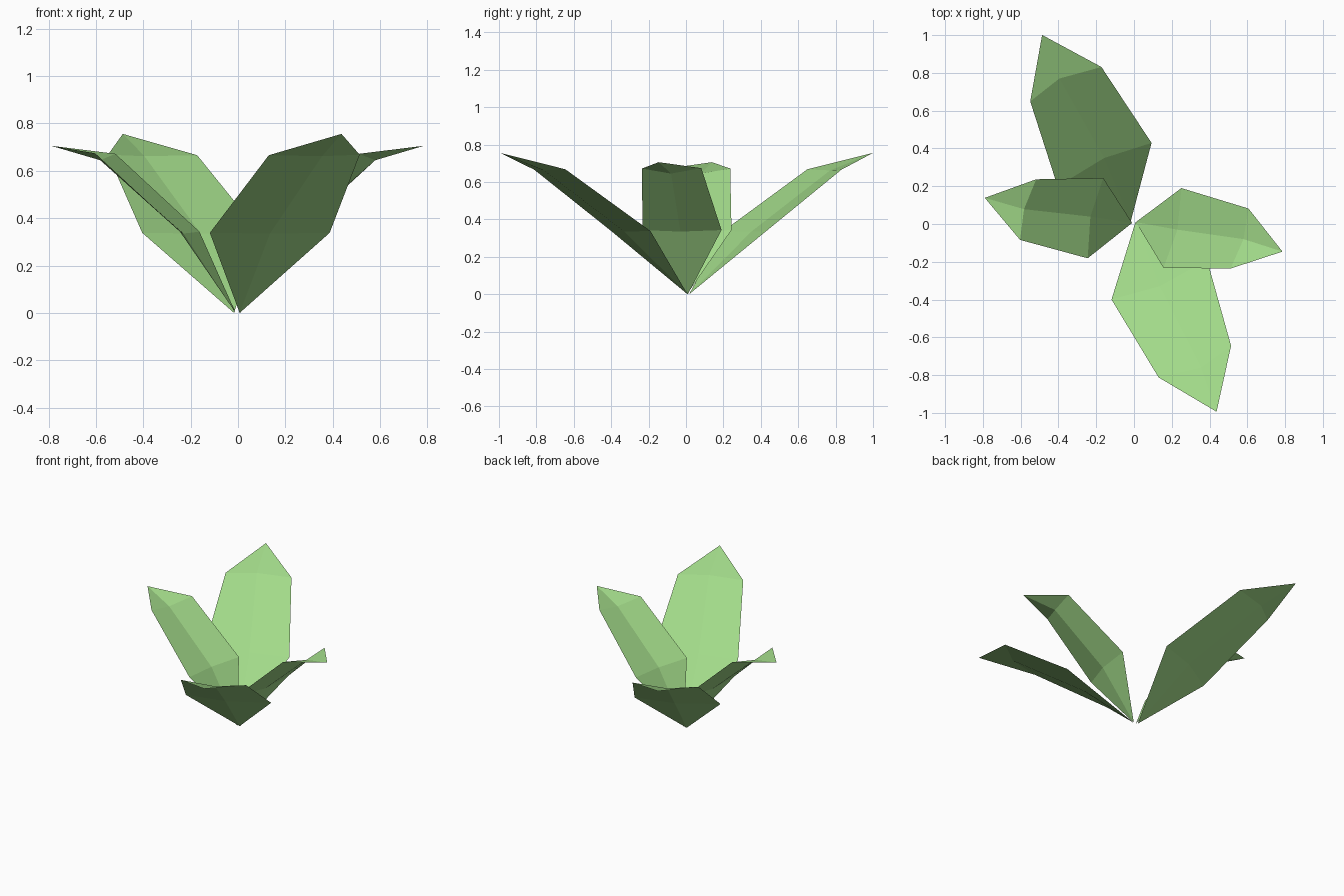
import bpy, math
from mathutils import Matrix

if "Cube" in bpy.data.objects:
    bpy.data.objects.remove(bpy.data.objects["Cube"])

green = bpy.data.materials.new("leaf green")
green.diffuse_color = (0.36, 0.70, 0.25, 1)
green.use_nodes = True
green.node_tree.nodes["Principled BSDF"].inputs["Base Color"].default_value = green.diffuse_color

# Each leaf: base, two cross rows (left edge, midrib, right edge) and a tip
FACES = [(0, 2, 1), (0, 3, 2), (1, 2, 5, 4), (2, 3, 6, 5), (4, 5, 7), (5, 6, 7)]

LONG_LEAF = [(0.007, 0.008, 0.0),
             (-0.119, -0.40, 0.338), (0.135, -0.33, 0.335), (0.387, -0.19, 0.338),
             (0.13, -0.812, 0.666), (0.355, -0.76, 0.662), (0.514, -0.645, 0.668),
             (0.437, -0.994, 0.756)]
SHORT_LEAF = [(0.01, 0.01, 0.0),
              (0.156, -0.232, 0.343), (0.23, -0.03, 0.335), (0.251, 0.19, 0.343),
              (0.511, -0.236, 0.672), (0.58, -0.08, 0.645), (0.606, 0.082, 0.674),
              (0.786, -0.146, 0.706)]


def leaf(name, points, turn=0.0, shift=(0, 0, 0)):
    mesh = bpy.data.meshes.new(name)
    # faces are listed clockwise, so reverse them to look upwards
    mesh.from_pydata(points, [], [f[::-1] for f in FACES])
    mesh.transform(Matrix.Translation(shift) @ Matrix.Rotation(turn, 4, 'Z'))
    mesh.materials.append(green)
    mesh.update()
    # keep the upper side as the front of the sheet
    if sum(p.normal.z for p in mesh.polygons) < 0:
        mesh.flip_normals()
    obj = bpy.data.objects.new(name, mesh)
    bpy.context.collection.objects.link(obj)


# Long pair front/back and short pair right/left, opposite leaves half a turn apart
leaf("front_long_leaf", LONG_LEAF)
leaf("back_long_leaf", LONG_LEAF, math.pi + 0.04, (-0.01, 0.025, 0))
leaf("right_short_leaf", SHORT_LEAF)
leaf("left_short_leaf", SHORT_LEAF, math.pi + 0.03, (0, 0.016, 0))
